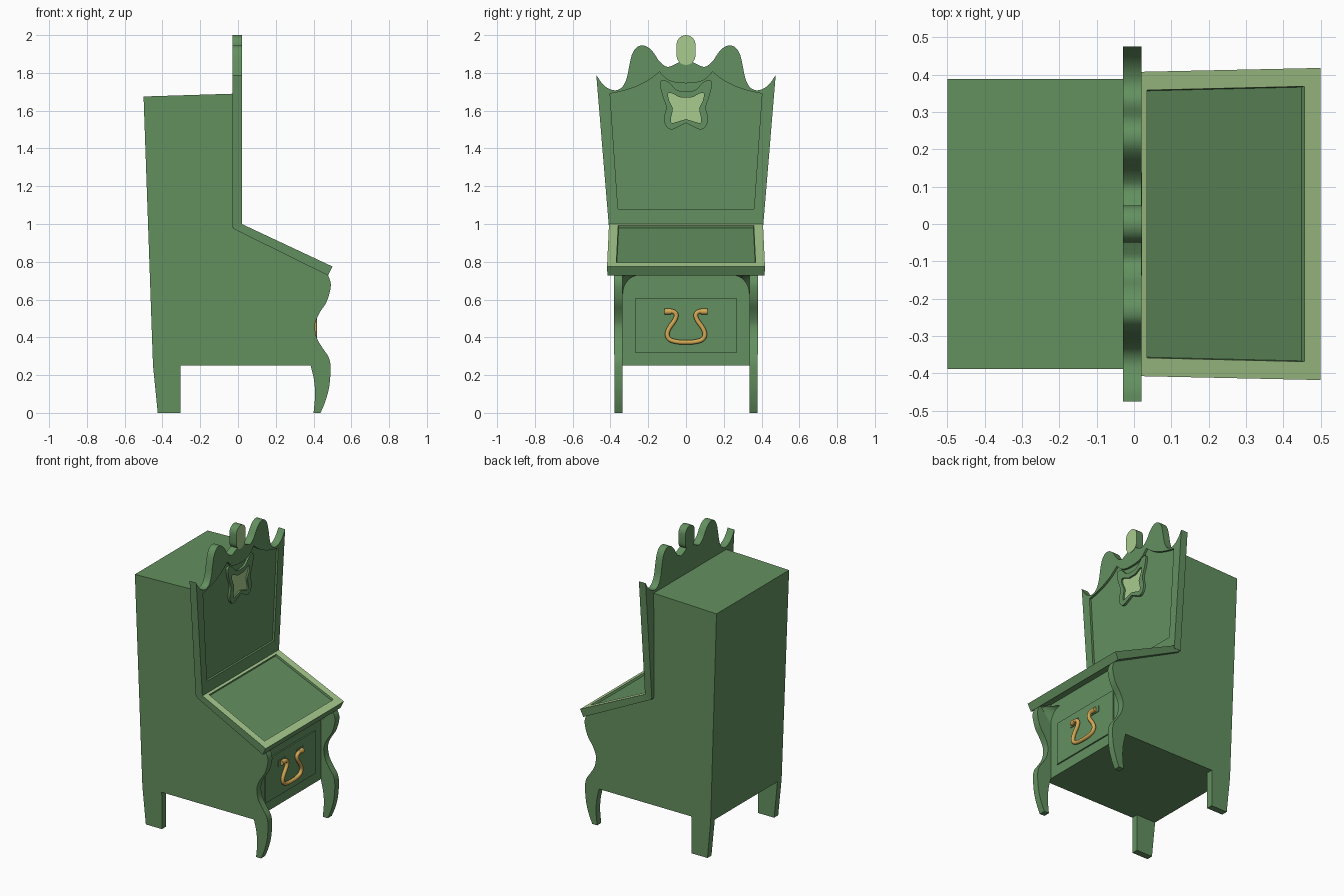
import bpy, bmesh, math
from mathutils import Vector

if "Cube" in bpy.data.objects:
    bpy.data.objects.remove(bpy.data.objects["Cube"])


def material(name, rgb):
    m = bpy.data.materials.new(name)
    m.diffuse_color = (*rgb, 1)
    m.use_nodes = True
    m.node_tree.nodes["Principled BSDF"].inputs["Base Color"].default_value = m.diffuse_color
    return m


GREEN = material("sage green", (0.125, 0.28, 0.115))
LIGHT = material("pale green", (0.39, 0.60, 0.27))
GOLD = material("brass", (0.66, 0.40, 0.09))


def finish(name, bm, *mats):
    bmesh.ops.recalc_face_normals(bm, faces=bm.faces)
    me = bpy.data.meshes.new(name)
    bm.to_mesh(me)
    bm.free()
    for m in mats:
        me.materials.append(m)
    ob = bpy.data.objects.new(name, me)
    bpy.context.collection.objects.link(ob)
    return ob


def prism(name, pts, axis, a, b, *mats):
    """Extrude a 2D outline along x (points are y,z) or y (points are x,z)."""
    bm = bmesh.new()
    place = (lambda p, d: (d, p[0], p[1])) if axis == 'x' else (lambda p, d: (p[0], d, p[1]))
    lo = [bm.verts.new(place(p, a)) for p in pts]
    hi = [bm.verts.new(place(p, b)) for p in pts]
    bm.faces.new(lo)
    bm.faces.new(hi)
    for i in range(len(pts)):
        j = (i + 1) % len(pts)
        bm.faces.new((lo[i], lo[j], hi[j], hi[i]))
    return finish(name, bm, *mats)


def smooth(pts, n=4):
    """Catmull-Rom curve through the points."""
    P = [Vector(p) for p in pts]
    P = [2 * P[0] - P[1]] + P + [2 * P[-1] - P[-2]]
    out = []
    for i in range(1, len(P) - 2):
        p0, p1, p2, p3 = P[i - 1:i + 3]
        for k in range(n):
            t = k / n
            out.append(0.5 * (2 * p1 + (p2 - p0) * t + (2 * p0 - 5 * p1 + 4 * p2 - p3) * t * t
                              + (3 * p1 - p0 - 3 * p2 + p3) * t ** 3))
    out.append(P[-2])
    return [tuple(v) for v in out]


def mirrored(half):
    """Close a half outline running from bottom (y>0) up to the middle."""
    return half + [(-y, z) for y, z in reversed(half) if y > 1e-6]


def cut(ob, cutter):
    cutter.hide_render = True
    mod = ob.modifiers.new("cut", 'BOOLEAN')
    mod.operation = 'DIFFERENCE'
    mod.solver = 'EXACT'
    mod.object = cutter
    bpy.context.view_layer.objects.active = ob
    bpy.ops.object.modifier_apply(modifier="cut")
    bpy.data.objects.remove(cutter)


def shade(ob, angle=35):
    bpy.ops.object.select_all(action='DESELECT')
    ob.select_set(True)
    bpy.context.view_layer.objects.active = ob
    bpy.ops.object.shade_smooth_by_angle(angle=math.radians(angle))


def box(name, x0, x1, y0, y1, z0, z1, m):
    return prism(name, [(y0, z0), (y1, z0), (y1, z1), (y0, z1)], 'x', x0, x1, m)


# Cabinet core between the side boards
FRONT = 0.385
prism("cabinet_core", [(-0.45, 0.25), (FRONT, 0.25), (FRONT, 0.777), (-0.02, 0.975),
                       (-0.02, 1.69), (-0.5, 1.675)], 'y', -0.335, 0.335, GREEN)

# Side boards with wavy front leg and tapered back leg
wave = smooth([(0.472, 0.735), (0.488, 0.70), (0.49, 0.66), (0.47, 0.59), (0.432, 0.53),
               (0.41, 0.48), (0.408, 0.44), (0.42, 0.39), (0.45, 0.34), (0.48, 0.295),
               (0.49, 0.24), (0.483, 0.14), (0.462, 0.06), (0.437, 0.0)])
inner_leg = smooth([(0.40, 0.0), (0.408, 0.09), (0.403, 0.17), (0.385, 0.25)])
side = wave + inner_leg + [(-0.305, 0.25), (-0.305, 0), (-0.425, 0), (-0.45, 0.25),
                           (-0.5, 1.675), (-0.02, 1.69), (-0.02, 0.975)]
for s, label in ((-1, "front"), (1, "back")):
    ob = prism("side_board_" + label, side, 'y', s * 0.335, s * 0.38, GREEN)
    for v in ob.data.vertices:          # slight outward lean
        if abs(v.co.y) > 0.36:
            v.co.y = s * (0.378 + 0.006 * v.co.z)
    shade(ob)

# Sloping lid with pale rim and sunk panel
bm = bmesh.new()
top = [bm.verts.new(c) for c in ((-0.01, -0.407, 1.014), (0.5, -0.418, 0.775),
                                 (0.5, 0.418, 0.775), (-0.01, 0.407, 1.014))]
bot = [bm.verts.new(c) for c in ((-0.025, -0.405, 0.975), (0.477, -0.416, 0.727),
                                 (0.477, 0.416, 0.727), (-0.025, 0.405, 0.975))]
panel = bm.faces.new(top)
bm.faces.new(bot)
for i in range(4):
    j = (i + 1) % 4
    bm.faces.new((top[i], top[j], bot[j], bot[i]))
bmesh.ops.recalc_face_normals(bm, faces=bm.faces)
rim = bmesh.ops.inset_individual(bm, faces=[panel], thickness=0.069)['faces']
for f in rim:
    f.material_index = 1
bmesh.ops.inset_individual(bm, faces=[panel], thickness=0.003, depth=-0.014)
finish("sloping_lid", bm, GREEN, LIGHT)

# Carved backboard
crest = smooth([(0.475, 1.79), (0.445, 1.745), (0.41, 1.717), (0.37, 1.708), (0.335, 1.728),
                (0.313, 1.775), (0.30, 1.84), (0.285, 1.90), (0.26, 1.936), (0.23, 1.945),
                (0.20, 1.935), (0.17, 1.905), (0.14, 1.86), (0.10, 1.832), (0.06, 1.845),
                (0.03, 1.86), (0, 1.865)])
board = prism("backboard", mirrored([(0.408, 0.982)] + crest), 'x', -0.03, 0.02, GREEN)
sunk = [(0.36, 1.08)] + smooth([(0.402, 1.69), (0.34, 1.703), (0.27, 1.725), (0.20, 1.76),
                                (0.14, 1.805)], 3) + smooth([(0.14, 1.805), (0.10, 1.765),
                                                             (0.05, 1.748), (0, 1.745)], 3)[1:]
cut(board, prism("panel_cutter", mirrored(sunk), 'x', 0.006, 0.1))
shade(board)

# Winged emblem: raised frame with pale sunk centre
outer = smooth([(0, 1.535), (0.04, 1.515), (0.08, 1.50), (0.11, 1.525), (0.115, 1.57), (0.105, 1.62),
                (0.125, 1.68), (0.138, 1.74), (0.125, 1.762), (0.09, 1.75), (0.05, 1.71), (0, 1.70)], 3)
inner = smooth([(0, 1.555), (0.035, 1.545), (0.075, 1.535), (0.08, 1.56), (0.07, 1.61), (0.088, 1.65),
                (0.095, 1.69), (0.07, 1.69), (0.035, 1.672), (0, 1.67)], 3)


def winged(half):
    return half + [(-y, z) for y, z in reversed(half[1:-1])]


frame = prism("emblem_frame", winged(outer), 'x', 0.0, 0.021, GREEN)
cut(frame, prism("emblem_cutter", winged(inner), 'x', -0.05, 0.1))
shade(frame)
prism("emblem_centre", winged(inner), 'x', 0.002, 0.010, LIGHT)

# Capsule finial with pale front face
cap = [(0.05 * math.cos(a), (1.95 if i < 13 else 1.892) + 0.05 * math.sin(a))
       for i, a in enumerate([math.pi * k / 12 for k in range(13)]
                             + [math.pi + math.pi * k / 12 for k in range(13)])]
finial = prism("finial", cap, 'x', -0.03, 0.022, GREEN, LIGHT)
for p in finial.data.polygons:
    p.material_index = 1 if p.normal.x > 0.9 else 0
shade(finial)

# Curved corner brackets under the lid
for s, label in ((-1, "left"), (1, "right")):
    bm = bmesh.new()
    tip = bm.verts.new((0.465, s * 0.336, 0.728))
    arc = [bm.verts.new((FRONT, s * (0.245 + 0.09 * math.sin(a)), 0.63 + 0.1 * math.cos(a)))
           for a in [math.pi / 2 * k / 8 for k in range(9)]]
    corner = bm.verts.new((FRONT, s * 0.336, 0.73))
    for p, q in zip(arc, arc[1:]):
        bm.faces.new((p, q, tip))
    bm.faces.new((arc[0], tip, corner))
    bm.faces.new((arc[-1], corner, tip))
    bm.faces.new(arc + [corner])
    shade(finish("corner_bracket_" + label, bm, GREEN))

# Drawer front
box("drawer_front", FRONT - 0.01, FRONT + 0.009, -0.267, 0.267, 0.318, 0.607, GREEN)

# Brass drop handle
half = [(0.10, 0.535), (0.07, 0.537), (0.052, 0.52), (0.06, 0.49), (0.088, 0.45), (0.10, 0.415),
        (0.085, 0.388), (0.045, 0.376), (0, 0.374)]
path = smooth(half + [(-y, z) for y, z in reversed(half[:-1])], 4)
cu = bpy.data.curves.new("drawer_handle", 'CURVE')
cu.dimensions = '3D'
cu.bevel_depth = 0.0125
cu.bevel_resolution = 3
cu.use_fill_caps = True
sp = cu.splines.new('POLY')
sp.points.add(len(path) - 1)
for pt, (y, z) in zip(sp.points, path):
    pt.co = (0.405, y, z, 1)
    pt.radius = 1
sp.use_smooth = True
cu.materials.append(GOLD)
bpy.context.collection.objects.link(bpy.data.objects.new("drawer_handle", cu))

# Handle mounts: thin plate and short brass barrel
for s, label in ((-1, "left"), (1, "right")):
    box("mount_plate_" + label, FRONT, FRONT + 0.013, *sorted((s * 0.06, s * 0.135)), 0.515, 0.557, GREEN)
    bpy.ops.mesh.primitive_cylinder_add(vertices=16, radius=0.016, depth=0.035,
                                        location=(0.403, s * 0.096, 0.536), rotation=(math.pi / 2, 0, 0))
    ob = bpy.context.object
    ob.name = "mount_barrel_" + label
    ob.data.materials.append(GOLD)
    shade(ob)
